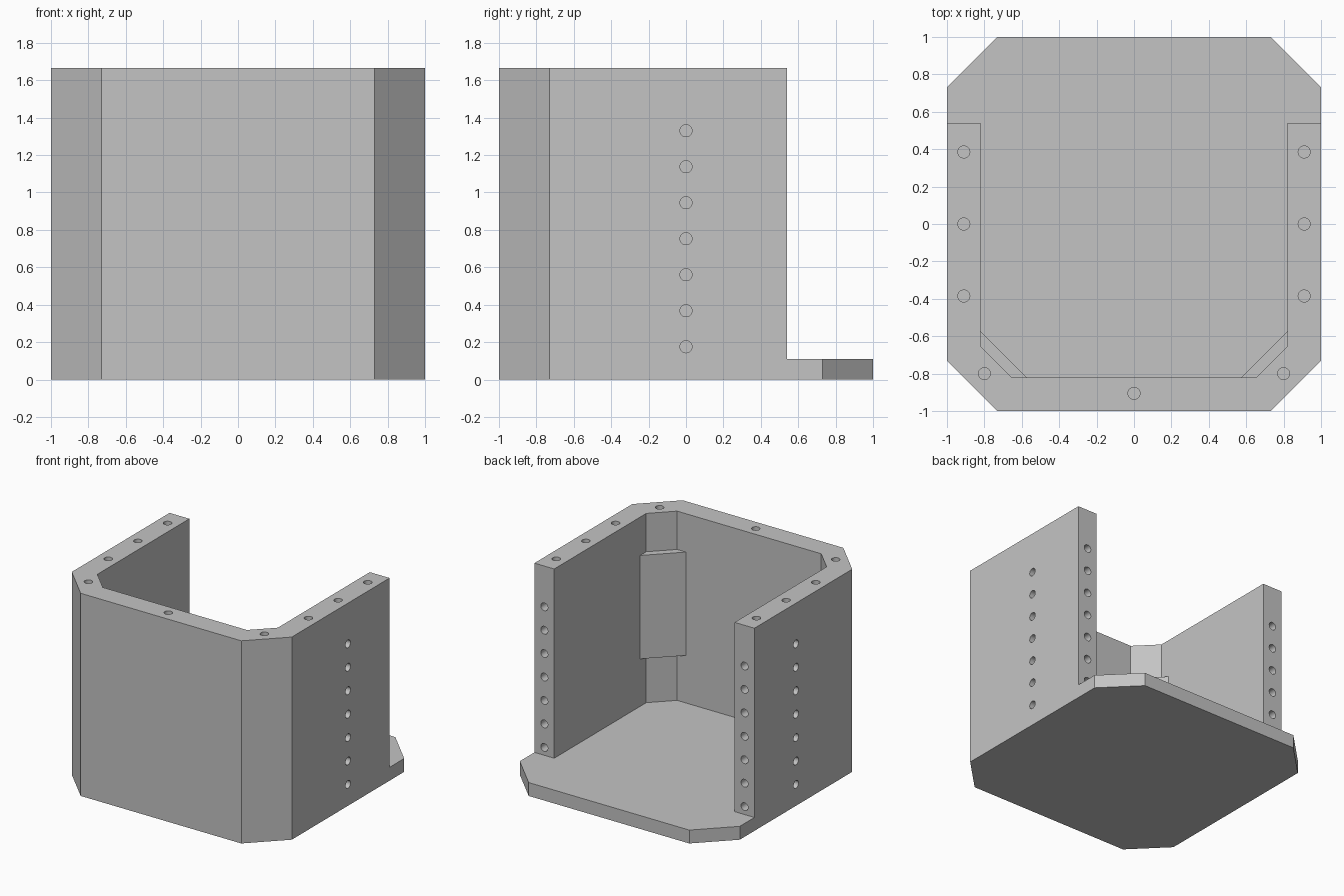
import bpy, bmesh, math
from mathutils import Matrix, Vector

old = bpy.data.objects.get("Cube")
if old:
    bpy.data.objects.remove(old, do_unlink=True)

HEIGHT, FLOOR, INNER, BACK = 1.665, 0.11, 0.82, 0.54
CHAMFER, INNER_CHAMFER = 0.73, 0.655
HOLE_R, HOLE_DEPTH = 0.032, 0.12

grey = bpy.data.materials.new("plain grey")
grey.use_nodes = True
colour = (0.55, 0.55, 0.55, 1)
grey.diffuse_color = colour
grey.node_tree.nodes["Principled BSDF"].inputs["Base Color"].default_value = colour


def make_object(name, bm):
    bmesh.ops.recalc_face_normals(bm, faces=bm.faces)
    mesh = bpy.data.meshes.new(name)
    bm.to_mesh(mesh)
    bm.free()
    mesh.materials.append(grey)
    obj = bpy.data.objects.new(name, mesh)
    bpy.context.collection.objects.link(obj)
    return obj


def prism(name, outline, z0, z1):
    bm = bmesh.new()
    face = bm.faces.new([bm.verts.new((x, y, z0)) for x, y in outline])
    top = bmesh.ops.extrude_face_region(bm, geom=[face])["geom"]
    verts = [v for v in top if isinstance(v, bmesh.types.BMVert)]
    bmesh.ops.translate(bm, verts=verts, vec=(0, 0, z1 - z0))
    return make_object(name, bm)


def mirrored(half):
    """Close a half outline by reflecting it across x = 0."""
    return half + [(-x, y) for x, y in reversed(half)]


def add_hole(bm, mouth, direction):
    turn = Vector(direction).to_track_quat("Z", "Y").to_matrix().to_4x4()
    bmesh.ops.create_cone(bm, cap_ends=True, segments=32, radius1=HOLE_R,
                          radius2=HOLE_R, depth=2 * HOLE_DEPTH,
                          matrix=Matrix.Translation(mouth) @ turn)


def cut(target, cutter):
    mod = target.modifiers.new("cut", "BOOLEAN")
    mod.operation, mod.solver, mod.object = "DIFFERENCE", "EXACT", cutter
    bpy.context.view_layer.objects.active = target
    bpy.ops.object.modifier_apply(modifier=mod.name)
    bpy.data.objects.remove(cutter, do_unlink=True)


# Housing: octagonal block, hollowed and opened at the back above the floor
octagon = mirrored([(CHAMFER, -1), (1, -CHAMFER), (1, CHAMFER), (CHAMFER, 1)])
housing = prism("housing", octagon, 0, HEIGHT)
cavity = mirrored([(INNER_CHAMFER, -INNER), (INNER, -INNER_CHAMFER),
                   (INNER, BACK), (1.2, BACK), (1.2, 1.2)])
cut(housing, prism("cavity_cutter", cavity, FLOOR, HEIGHT + 0.2))

# Blind screw holes in the top rim, the outer sides and the wall ends
bm = bmesh.new()
add_hole(bm, (0, -0.905, HEIGHT), (0, 0, 1))
for side in (-1, 1):
    add_hole(bm, (side * 0.8, -0.8, HEIGHT), (0, 0, 1))
    for y in (-0.385, 0, 0.385):
        add_hole(bm, (side * 0.91, y, HEIGHT), (0, 0, 1))
    for i in range(7):
        z = 0.175 + i * 0.1925
        add_hole(bm, (side, 0, z), (1, 0, 0))
        add_hole(bm, (side * 0.91, BACK, z), (0, 1, 0))
cut(housing, make_object("hole_cutter", bm))

bpy.ops.object.select_all(action="DESELECT")
housing.select_set(True)
bpy.context.view_layer.objects.active = housing
bpy.ops.object.shade_smooth_by_angle(angle=math.radians(30))

# Thickening blocks across the two inner front corners
for name, side in (("left_corner_block", 1), ("right_corner_block", -1)):
    outline = [(INNER, -0.575), (INNER, -INNER_CHAMFER),
               (INNER_CHAMFER, -INNER), (0.575, -INNER)]
    prism(name, [(side * x, y) for x, y in outline], 0.5, 1.35)
